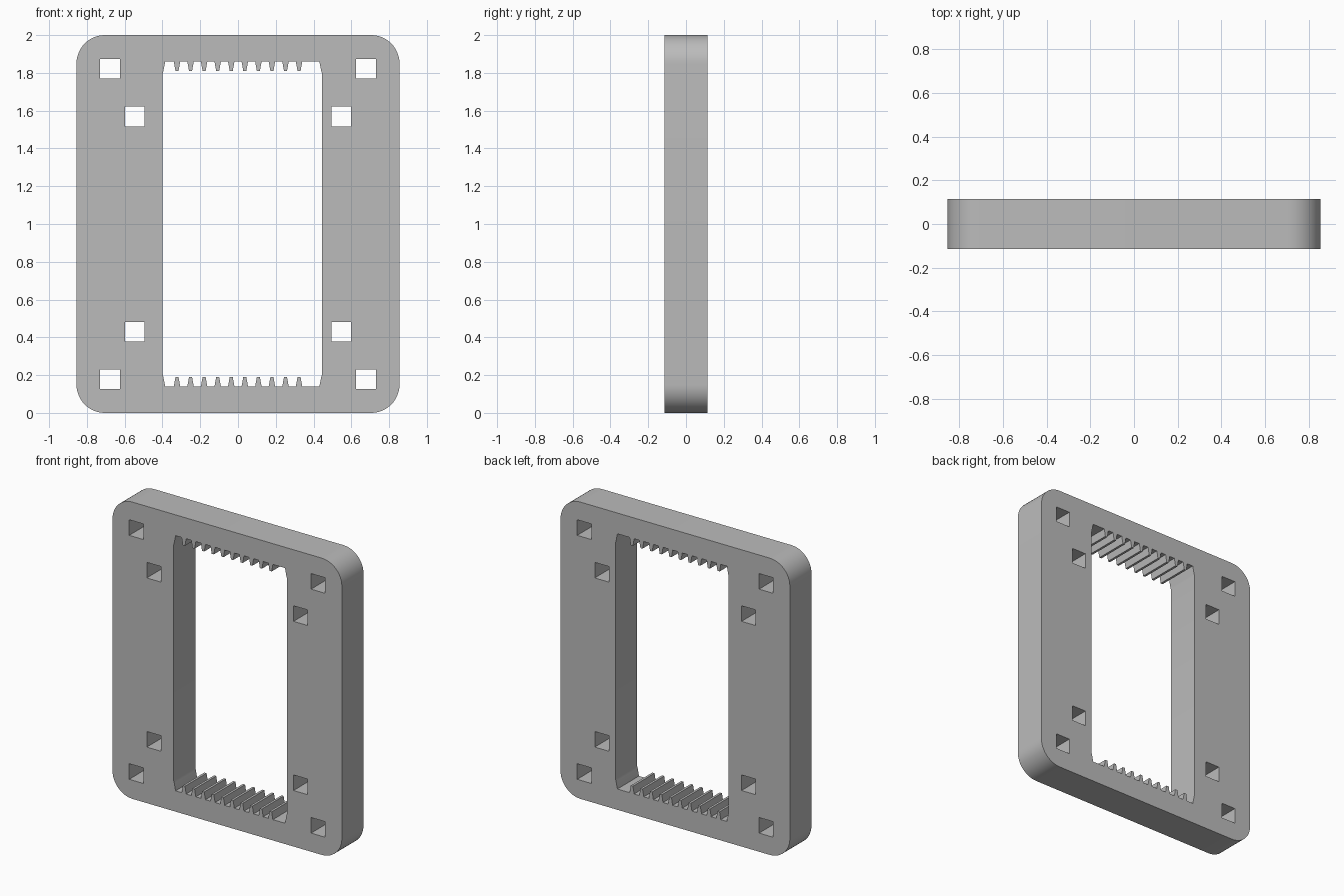
import bpy, bmesh, math

cube = bpy.data.objects.get("Cube")
if cube:
    bpy.data.objects.remove(cube, do_unlink=True)

W, H, DEPTH, R = 0.855, 1.0, 0.115, 0.15   # half sizes and corner radius


def rounded_rect(w, h, r, steps=12):
    pts = []
    for quarter, (sx, sy) in enumerate([(1, 1), (-1, 1), (-1, -1), (1, -1)]):
        for i in range(steps + 1):
            a = math.pi / 2 * (quarter + i / steps)
            pts.append((sx * (w - r) + r * math.cos(a), sy * (h - r) + r * math.sin(a)))
    return pts


def square(cx, cy, half=0.0525):
    return [(cx + sx * half, cy + sy * half)
            for sx, sy in [(-1, -1), (1, -1), (1, 1), (-1, 1)]]


def toothed_opening():
    # Upper edge from left to right, then mirrored for the lower edge
    left, right, root, tip = -0.399, 0.445, 0.86, 0.81
    top = [(left, 0.795), (left + 0.004, 0.81), (left + 0.014, root)]
    for i in range(10):
        x = -0.323 + 0.0718 * i
        top += [(x - 0.017, root), (x - 0.008, tip), (x + 0.008, tip), (x + 0.017, root)]
    top += [(right - 0.014, root), (right - 0.004, 0.81), (right, 0.795)]
    return top + [(x, -y) for x, y in reversed(top)]


# Frame outline with the opening and square mounting holes
outlines = [rounded_rect(W, H, R), toothed_opening()]
for sx in (-1, 1):
    for sy in (-1, 1):
        outlines += [square(sx * 0.678, sy * 0.822), square(sx * 0.547, sy * 0.57)]

curve = bpy.data.curves.new("frame_profile", "CURVE")
curve.dimensions = "2D"
curve.fill_mode = "BOTH"
curve.extrude = DEPTH
for pts in outlines:
    spline = curve.splines.new("POLY")
    spline.points.add(len(pts) - 1)
    for p, (x, y) in zip(spline.points, pts):
        p.co = (x, y, 0, 1)
    spline.use_cyclic_u = True

frame = bpy.data.objects.new("toothed_frame", curve)
bpy.context.collection.objects.link(frame)
frame.rotation_euler.x = math.pi / 2
frame.location.z = H

# Turn into a welded solid
bpy.ops.object.select_all(action="DESELECT")
frame.select_set(True)
bpy.context.view_layer.objects.active = frame
bpy.ops.object.convert(target="MESH")
frame = bpy.context.object
bpy.ops.object.transform_apply(location=True, rotation=True, scale=True)
bm = bmesh.new()
bm.from_mesh(frame.data)
bmesh.ops.remove_doubles(bm, verts=bm.verts, dist=1e-4)
bmesh.ops.recalc_face_normals(bm, faces=bm.faces)
bm.to_mesh(frame.data)
bm.free()
bpy.ops.object.shade_smooth_by_angle(angle=math.radians(20))

# Plain grey
grey = bpy.data.materials.new("grey")
grey.use_nodes = True
color = (0.5, 0.5, 0.5, 1)
grey.diffuse_color = color
grey.node_tree.nodes["Principled BSDF"].inputs["Base Color"].default_value = color
frame.data.materials.clear()
frame.data.materials.append(grey)
